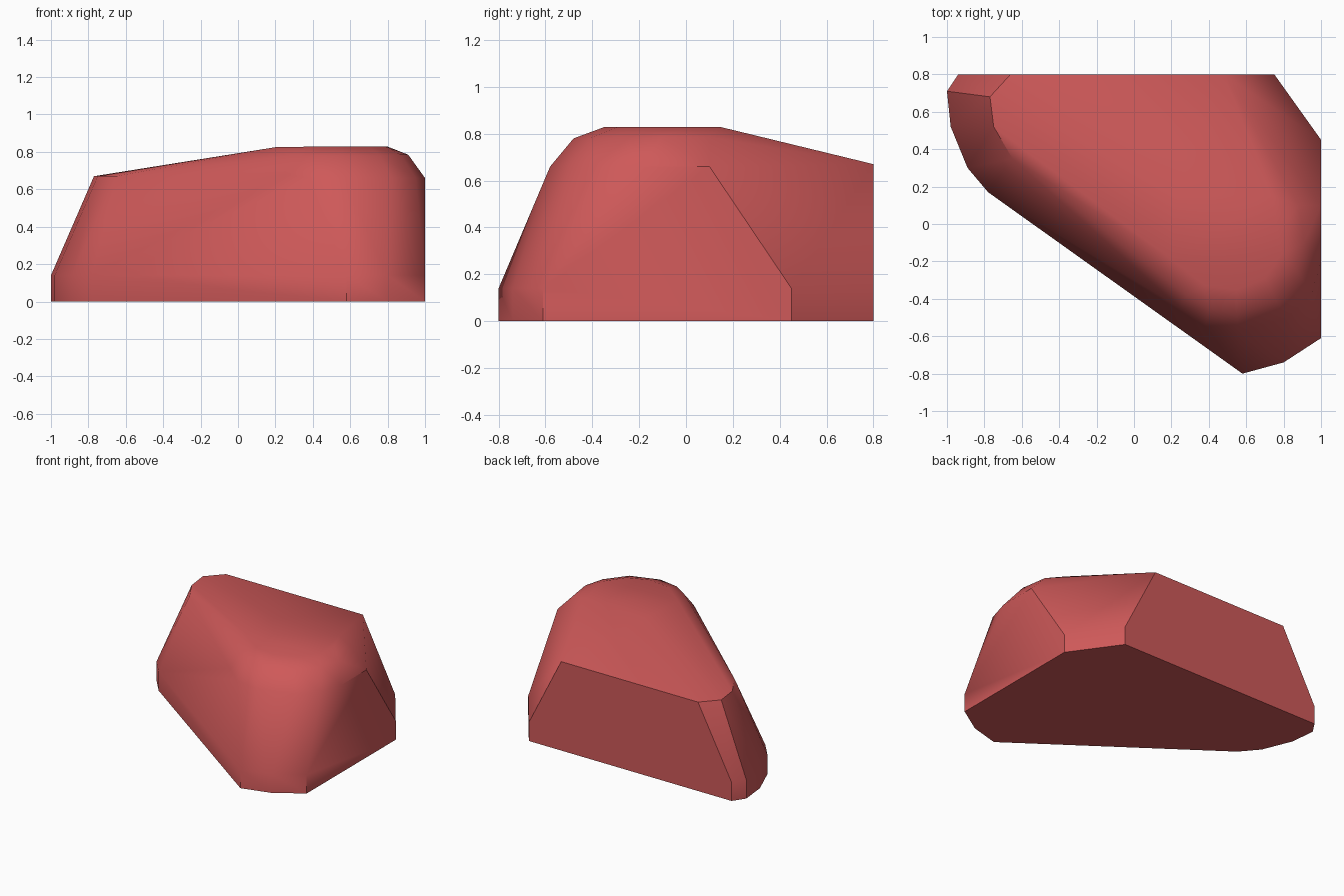
import bpy
import bmesh
import math

old = bpy.data.objects.get("Cube")
if old:
    bpy.data.objects.remove(old, do_unlink=True)

# Rock colour
mat = bpy.data.materials.new("rock_red")
mat.use_nodes = True
colour = (0.62, 0.10, 0.10, 1.0)
mat.diffuse_color = colour
bsdf = next(n for n in mat.node_tree.nodes if n.type == 'BSDF_PRINCIPLED')
bsdf.inputs["Base Color"].default_value = colour
bsdf.inputs["Roughness"].default_value = 0.8

# Footprint, repeated at the ground and at the top of the upright skirt
footprint = [(-0.94, 0.8), (-1, 0.71), (-0.98, 0.52), (-0.89, 0.30), (-0.78, 0.17),
             (0.58, -0.8), (0.8, -0.74), (1, -0.61), (1, 0.45), (0.75, 0.8)]

# Shoulder ring: low at the back and the right, higher at the front corner
shoulder = [(-0.66, 0.8, 0.67), (-0.77, 0.68, 0.67), (-0.75, 0.52, 0.67), (-0.65, 0.35, 0.67),
            (0.25, -0.45, 0.68), (0.38, -0.55, 0.66), (0.56, -0.58, 0.66), (0.82, -0.50, 0.66),
            (0.95, -0.37, 0.66), (1, -0.2, 0.66), (1, 0.1, 0.66), (0.48, 0.8, 0.67)]

# Rounded rim and flat crown
rim = [(0.28, -0.38, 0.78), (0.40, -0.455, 0.78), (0.55, -0.48, 0.78), (0.76, -0.41, 0.78),
       (0.87, -0.25, 0.785), (0.91, -0.1, 0.785), (0.88, 0.1, 0.785)]
crown = [(0.20, -0.19, 0.825), (0.38, -0.33, 0.828), (0.55, -0.35, 0.828), (0.70, -0.29, 0.828),
         (0.79, -0.16, 0.828), (0.80, 0.0, 0.828), (0.74, 0.15, 0.828), (0.22, 0.15, 0.825)]

# Wrap all rings in one convex skin
bm = bmesh.new()
for z in (0.0, 0.14):
    for x, y in footprint:
        bm.verts.new((x, y, z))
for p in shoulder + rim + crown:
    bm.verts.new(p)
hull = bmesh.ops.convex_hull(bm, input=bm.verts[:])
inside = {v for v in hull["geom_interior"] + hull["geom_unused"]
          if isinstance(v, bmesh.types.BMVert)}
bmesh.ops.delete(bm, geom=list(inside), context='VERTS')
bmesh.ops.dissolve_limit(bm, angle_limit=math.radians(1.5), verts=bm.verts[:], edges=bm.edges[:])
bmesh.ops.recalc_face_normals(bm, faces=bm.faces[:])

mesh = bpy.data.meshes.new("rock")
bm.to_mesh(mesh)
bm.free()
mesh.materials.append(mat)
rock = bpy.data.objects.new("rock", mesh)
bpy.context.collection.objects.link(rock)

# Soft corners with crisp ridges
bpy.ops.object.select_all(action='DESELECT')
rock.select_set(True)
bpy.context.view_layer.objects.active = rock
bpy.ops.object.shade_smooth_by_angle(angle=math.radians(35))
